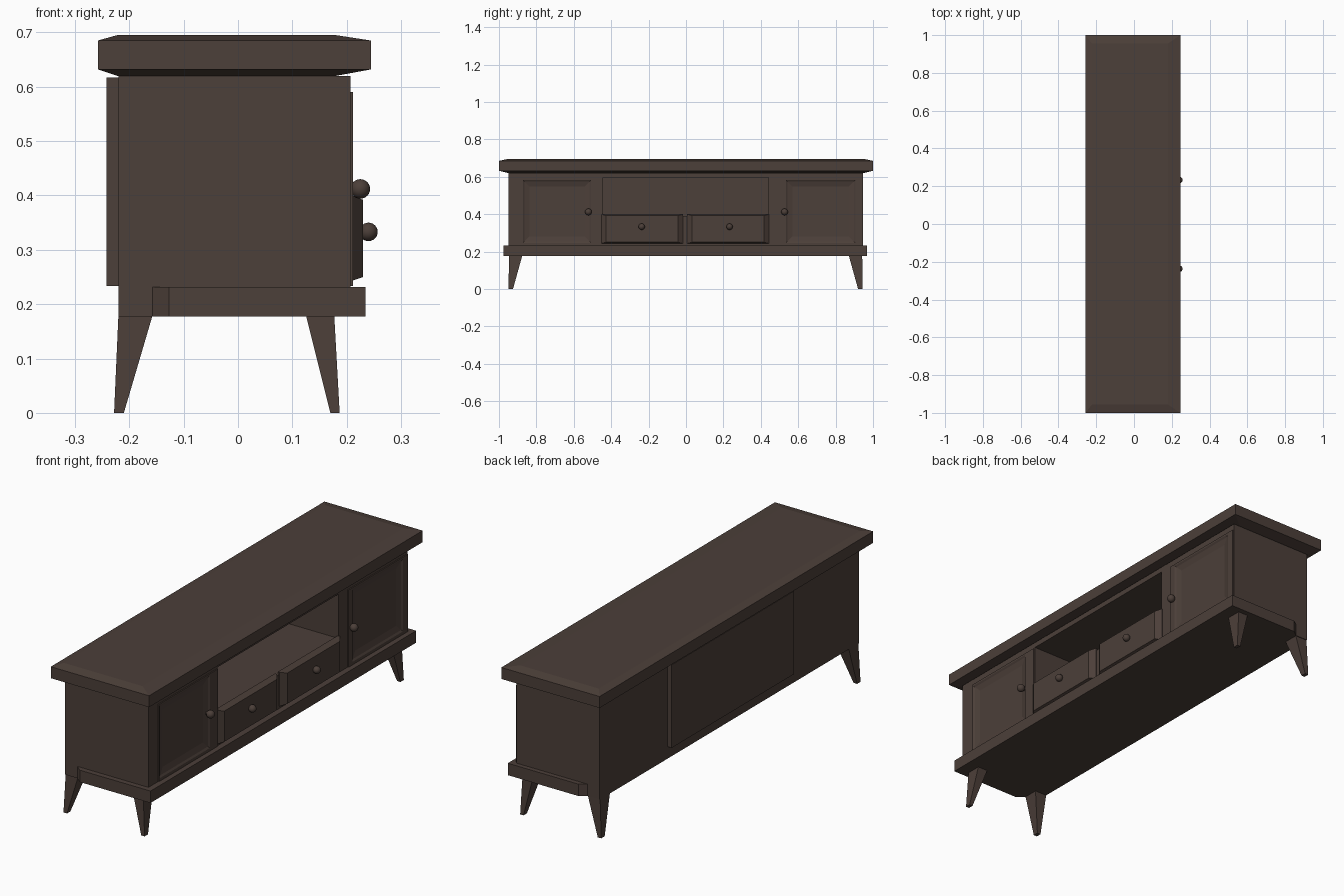
import bpy, bmesh, math
from mathutils import Matrix

if "Cube" in bpy.data.objects:
    bpy.data.objects.remove(bpy.data.objects["Cube"])

wood = bpy.data.materials.new("dark brown wood")
wood.diffuse_color = (0.072, 0.050, 0.041, 1)
wood.use_nodes = True
wood.node_tree.nodes["Principled BSDF"].inputs["Base Color"].default_value = wood.diffuse_color


def finish(name, bm):
    bmesh.ops.recalc_face_normals(bm, faces=bm.faces)
    me = bpy.data.meshes.new(name)
    bm.to_mesh(me)
    bm.free()
    me.materials.append(wood)
    ob = bpy.data.objects.new(name, me)
    bpy.context.collection.objects.link(ob)
    return ob


def loft(name, rings):
    """Skin a list of closed rings (equal point counts) and cap both ends."""
    bm = bmesh.new()
    loops = [[bm.verts.new(p) for p in r] for r in rings]
    n = len(loops[0])
    for a, b in zip(loops, loops[1:]):
        for i in range(n):
            j = (i + 1) % n
            bm.faces.new((a[i], a[j], b[j], b[i]))
    bm.faces.new(loops[0])
    bm.faces.new(loops[-1])
    return finish(name, bm)


def ring_z(x0, x1, y0, y1, z):
    return [(x0, y0, z), (x1, y0, z), (x1, y1, z), (x0, y1, z)]


def ring_x(x, y0, y1, z0, z1, d=0.0):
    return [(x, y0 + d, z0 + d), (x, y1 - d, z0 + d),
            (x, y1 - d, z1 - d), (x, y0 + d, z1 - d)]


def box(name, x0, x1, y0, y1, z0, z1):
    return loft(name, [ring_z(x0, x1, y0, y1, z0), ring_z(x0, x1, y0, y1, z1)])


def knob(name, x, y, z, r, x_back):
    bm = bmesh.new()
    bmesh.ops.create_uvsphere(bm, u_segments=20, v_segments=12, radius=r,
                              matrix=Matrix.Translation((x, y, z)))
    turn = Matrix.Rotation(math.pi / 2, 4, 'Y')
    bmesh.ops.create_cone(bm, cap_ends=True, segments=12, radius1=r * .45, radius2=r * .45,
                          depth=x - x_back,
                          matrix=Matrix.Translation(((x + x_back) / 2, y, z)) @ turn)
    for f in bm.faces:
        f.smooth = len(f.verts) < 5
    finish(name, bm)


# Table top, chamfered above and below
loft("table_top", [
    ring_z(-.222, .18, -.95, .95, .62), ring_z(-.258, .245, -1, 1, .632),
    ring_z(-.258, .245, -1, 1, .685), ring_z(-.222, .18, -.955, .955, .695)])

# Plinth with clipped rear corners
outline = [(-.157, -.95), (-.127, -.975), (.235, -.975),
           (.235, .967), (-.127, .967), (-.157, .945)]
loft("plinth", [[(x, y, z) for x, y in outline] for z in (.177, .232)])
box("rear_bottom_rail", -.22, -.157, -.95, .945, .177, .232)

# Side cabinets, with the open niche between them
box("left_cabinet", -.22, .192, -.95, -.445, .232, .62)
box("right_cabinet", -.22, .192, .44, .945, .232, .62)
box("niche_ceiling", -.22, .207, -.445, .44, .595, .62)
box("niche_shelf", -.22, .207, -.445, .44, .232, .39)
box("niche_back_panel", -.242, -.215, -.444, .45, .233, .617)

# Face frame around the doors
for i, (y0, y1) in enumerate([(-.95, -.88), (-.45, -.445), (.44, .505), (.94, .945)]):
    box(f"frame_stile_{i}", .192, .207, y0, y1, .232, .62)
for i, (y0, y1) in enumerate([(-.88, -.45), (.505, .94)]):
    box(f"frame_rail_{i}", .192, .207, y0, y1, .59, .62)

# Doors: frame, sunk groove, bevelled field
for side, y0, y1, p0, p1, ky in (("left", -.88, -.45, -.872, -.508, -.522),
                                 ("right", .505, .94, .535, .905, .527)):
    z0, z1 = .247, .582
    loft(side + "_door", [
        ring_x(.185, y0, y1, .233, .59), ring_x(.212, y0, y1, .233, .59),
        ring_x(.212, p0, p1, z0, z1), ring_x(.207, p0, p1, z0, z1, .008),
        ring_x(.200, p0, p1, z0, z1, .035)])
    knob(side + "_door_knob", .225, ky, .412, .018, .204)

# Drawers with chamfered fronts
for side, y0, y1, ky in (("left", -.455, -.015, -.237), ("right", .005, .445, .233)):
    loft(side + "_drawer_front", [
        ring_x(.200, y0, y1, .243, .4), ring_x(.210, y0, y1, .243, .4),
        [(.23, y0 + .027, .25), (.23, y1 - .027, .25),
         (.23, y1 - .027, .392), (.23, y0 + .027, .392)]])
    knob(side + "_drawer_knob", .24, ky, .333, .017, .228)

# Tapered, splayed legs
for name, tx, bx in (("rear", (-.22, -.157), (-.228, -.21)),
                     ("front", (.125, .177), (.17, .187))):
    for side, ty, by in (("left", (-.945, -.875), (-.95, -.925)),
                         ("right", (.87, .942), (.92, .945))):
        loft(f"{name}_{side}_leg", [ring_z(*bx, *by, 0), ring_z(*tx, *ty, .18)])
